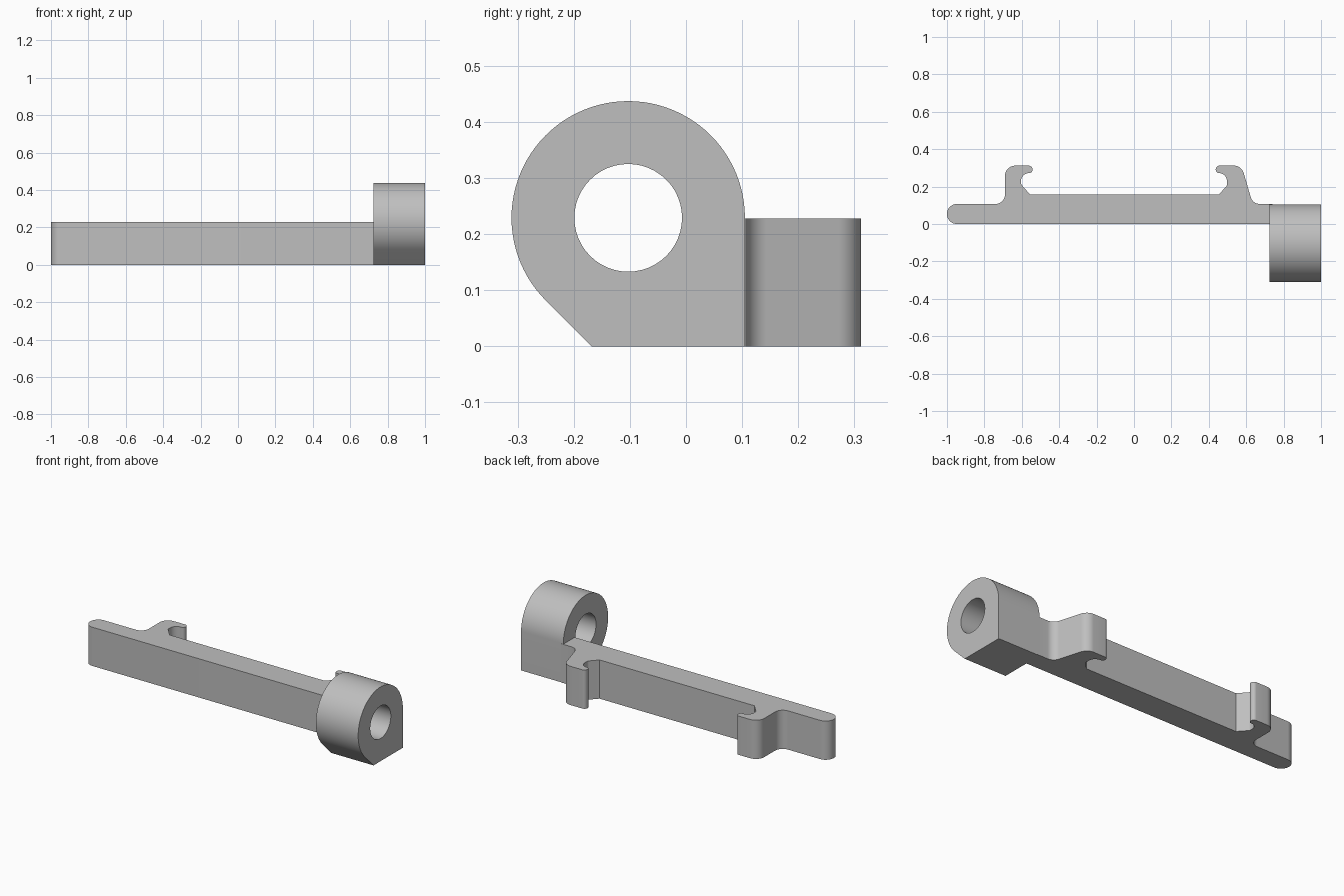
import bpy, bmesh
from math import radians, tan, sin, cos, pi
from mathutils import Vector, Matrix

if "Cube" in bpy.data.objects:
    bpy.data.objects.remove(bpy.data.objects["Cube"])

grey = bpy.data.materials.new("plain_grey")
grey.use_nodes = True
colour = (0.52, 0.52, 0.52, 1)
grey.diffuse_color = colour
grey.node_tree.nodes["Principled BSDF"].inputs["Base Color"].default_value = colour


def arc(centre, radius, start, end, steps):
    """Points along an arc, angles in degrees."""
    angles = [radians(start + (end - start) * i / steps) for i in range(steps + 1)]
    return [Vector((centre[0] + radius * cos(a), centre[1] + radius * sin(a))) for a in angles]


def fillet(corners, steps=10):
    """Round each (x, y, radius) corner of a closed outline."""
    points = []
    for i, (x, y, r) in enumerate(corners):
        p = Vector((x, y))
        if r == 0:
            points.append(p)
            continue
        a = (Vector(corners[i - 1][:2]) - p).normalized()
        b = (Vector(corners[(i + 1) % len(corners)][:2]) - p).normalized()
        half = a.angle(b) / 2
        centre = p + (a + b).normalized() * (r / sin(half))
        start = p + a * (r / tan(half)) - centre
        sweep = (pi - 2 * half) * (1 if a.x * b.y - a.y * b.x < 0 else -1)
        for k in range(steps + 1):
            points.append(centre + Matrix.Rotation(sweep * k / steps, 2) @ start)
    return points


def extrude(name, loops, depth, matrix):
    """Solid from an outline plus optional hole outlines."""
    bm = bmesh.new()
    for loop in loops:
        verts = [bm.verts.new((p.x, p.y, 0)) for p in loop]
        for i, v in enumerate(verts):
            bm.edges.new((verts[i - 1], v))
    bmesh.ops.triangle_fill(bm, use_beauty=True, use_dissolve=False,
                            edges=bm.edges[:], normal=(0, 0, 1))
    result = bmesh.ops.extrude_face_region(bm, geom=bm.faces[:], use_keep_orig=True)
    top = [g for g in result["geom"] if isinstance(g, bmesh.types.BMVert)]
    bmesh.ops.translate(bm, verts=top, vec=(0, 0, depth))
    bmesh.ops.transform(bm, matrix=matrix, verts=bm.verts)
    bmesh.ops.recalc_face_normals(bm, faces=bm.faces[:])
    mesh = bpy.data.meshes.new(name)
    bm.to_mesh(mesh)
    bm.free()
    mesh.materials.append(grey)
    obj = bpy.data.objects.new(name, mesh)
    bpy.context.collection.objects.link(obj)
    bpy.ops.object.select_all(action="DESELECT")
    obj.select_set(True)
    bpy.context.view_layer.objects.active = obj
    bpy.ops.object.shade_smooth_by_angle(angle=radians(25))
    return obj


# Bar with its two facing hooks, drawn counter-clockwise from above
right_hook = [
    (0.66 - 0.025, 0.107, 0.05), (0.575, 0.312, 0.055),
    (0.437, 0.312, 0.02), (0.437, 0.272, 0.018),
    (0.497, 0.272, 0.042), (0.497, 0.205, 0.02), (0.453, 0.157, 0),
]
left_hook = [
    (-0.555, 0.157, 0), (-0.604, 0.212, 0.02), (-0.604, 0.272, 0.042),
    (-0.543, 0.272, 0.018), (-0.543, 0.312, 0.02),
    (-0.69, 0.312, 0.055), (-0.69, 0.107, 0.05),
]
outline = ([(-1, 0, 0.053), (0.74, 0, 0), (0.74, 0.107, 0)]
           + right_hook + left_hook + [(-1, 0.107, 0.053)])
extrude("hooked_bar", [fillet(outline)], 0.228, Matrix.Identity(4))

# Pivot eye: round top, straight back, sloped lower front, through hole
centre, radius = (-0.103, 0.229), 0.208
eye = arc(centre, radius, 0, 225, 60) + [Vector((-0.168, 0)), Vector((0.105, 0))]
hole = arc(centre, 0.096, 0, 360, 48)[:-1]
yz_to_x = Matrix(((0, 0, 1, 0.725), (1, 0, 0, 0), (0, 1, 0, 0), (0, 0, 0, 1)))
extrude("pivot_eye", [eye, hole], 0.275, yz_to_x)
